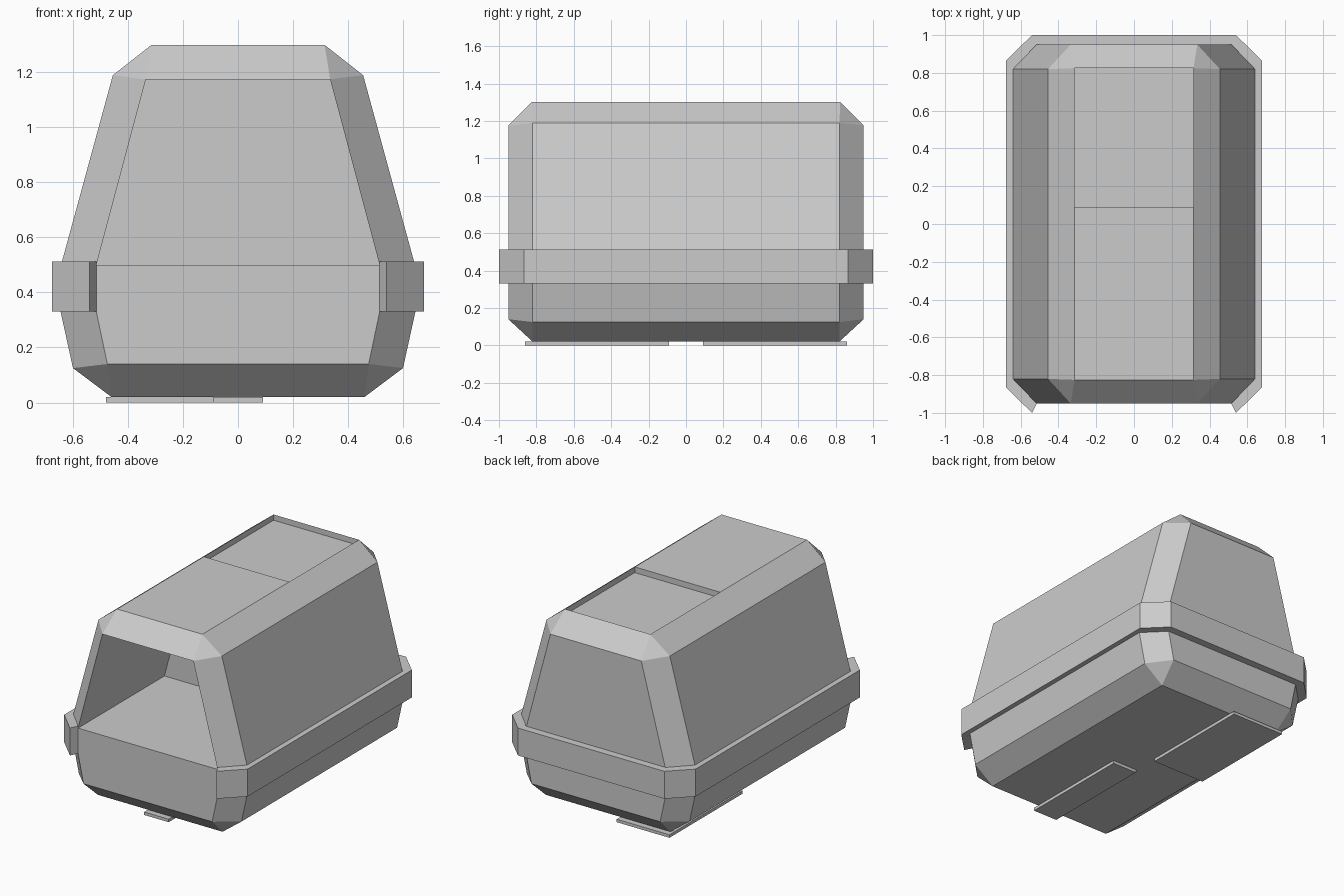
import bpy, bmesh
from mathutils import Vector

if "Cube" in bpy.data.objects:
    bpy.data.objects.remove(bpy.data.objects["Cube"])


def finish(bm, name):
    bmesh.ops.remove_doubles(bm, verts=bm.verts, dist=0.001)
    bmesh.ops.recalc_face_normals(bm, faces=bm.faces)
    mesh = bpy.data.meshes.new(name)
    bm.to_mesh(mesh)
    bm.free()
    obj = bpy.data.objects.new(name, mesh)
    bpy.context.collection.objects.link(obj)
    return obj


def octagon(bm, hx, hy, fx, sy, zside, zend):
    # chamfered rectangle, starting and ending beside the front flat
    pts = [(fx, -hy, zend), (hx, -sy, zside), (hx, sy, zside), (fx, hy, zend)]
    pts += [(-x, y, z) for x, y, z in reversed(pts)]
    return [bm.verts.new(p) for p in pts]


def push(bm, face, offset):
    # sink a face to make a recess
    new = bmesh.ops.extrude_discrete_faces(bm, faces=[face])["faces"]
    bmesh.ops.translate(bm, verts=new[0].verts, vec=Vector(offset))


# carrier shell: stacked chamfered cross-sections
bm = bmesh.new()
levels = [
    (0.46, 0.82, 0.46, 0.82, 0.02, 0.02),
    (0.60, 0.95, 0.475, 0.82, 0.125, 0.14),
    (0.645, 0.95, 0.515, 0.82, 0.33, 0.33),
    (0.642, 0.95, 0.515, 0.82, 0.505, 0.50),
    (0.455, 0.95, 0.335, 0.82, 1.19, 1.175),
    (0.315, 0.825, 0.315, 0.825, 1.30, 1.30),
]
rings = [octagon(bm, *lv) for lv in levels]
doorway = None
for k, (a, b) in enumerate(zip(rings, rings[1:])):
    for i in range(8):
        j = (i + 1) % 8
        f = bm.faces.new((a[i], a[j], b[j], b[i]))
        if k == 3 and i == 7:
            doorway = f
bm.faces.new(rings[0][::-1])
# roof, split into a front panel and a sunken rear hatch
t = rings[-1]
mid_r = bm.verts.new((0.315, 0.09, 1.30))
mid_l = bm.verts.new((-0.315, 0.09, 1.30))
bm.faces.new((t[0], mid_r, mid_l, t[7]))
hatch = bm.faces.new((mid_r, t[3], t[4], mid_l))
push(bm, doorway, (0, 0.91, 0))
push(bm, hatch, (0, 0, -0.038))
finish(bm, "carrier_shell")

# rim belt, open across the front
bm = bmesh.new()
outer = [octagon(bm, 0.677, 1.0, 0.54, 0.865, z, z) for z in (0.33, 0.513)]
inner = [octagon(bm, 0.641, 0.95, 0.515, 0.82, z, z) for z in (0.33, 0.513)]
section = [outer[0], outer[1], inner[1], inner[0]]
for a, b in zip(section, section[1:] + section[:1]):
    for i in range(7):
        bm.faces.new((a[i], a[i + 1], b[i + 1], b[i]))
for end in (0, 7):
    bm.faces.new([r[end] for r in section])
finish(bm, "rim_belt")

# thin foot pads under the base
for name, x0, x1, y0, y1 in (("rear_foot_pad", -0.48, -0.09, 0.09, 0.86),
                             ("front_foot_pad", -0.09, 0.09, -0.86, -0.09)):
    bm = bmesh.new()
    bmesh.ops.create_cube(bm, size=1)
    bmesh.ops.scale(bm, vec=(x1 - x0, y1 - y0, 0.02), verts=bm.verts)
    bmesh.ops.translate(bm, vec=((x0 + x1) / 2, (y0 + y1) / 2, 0.01), verts=bm.verts)
    finish(bm, name)
